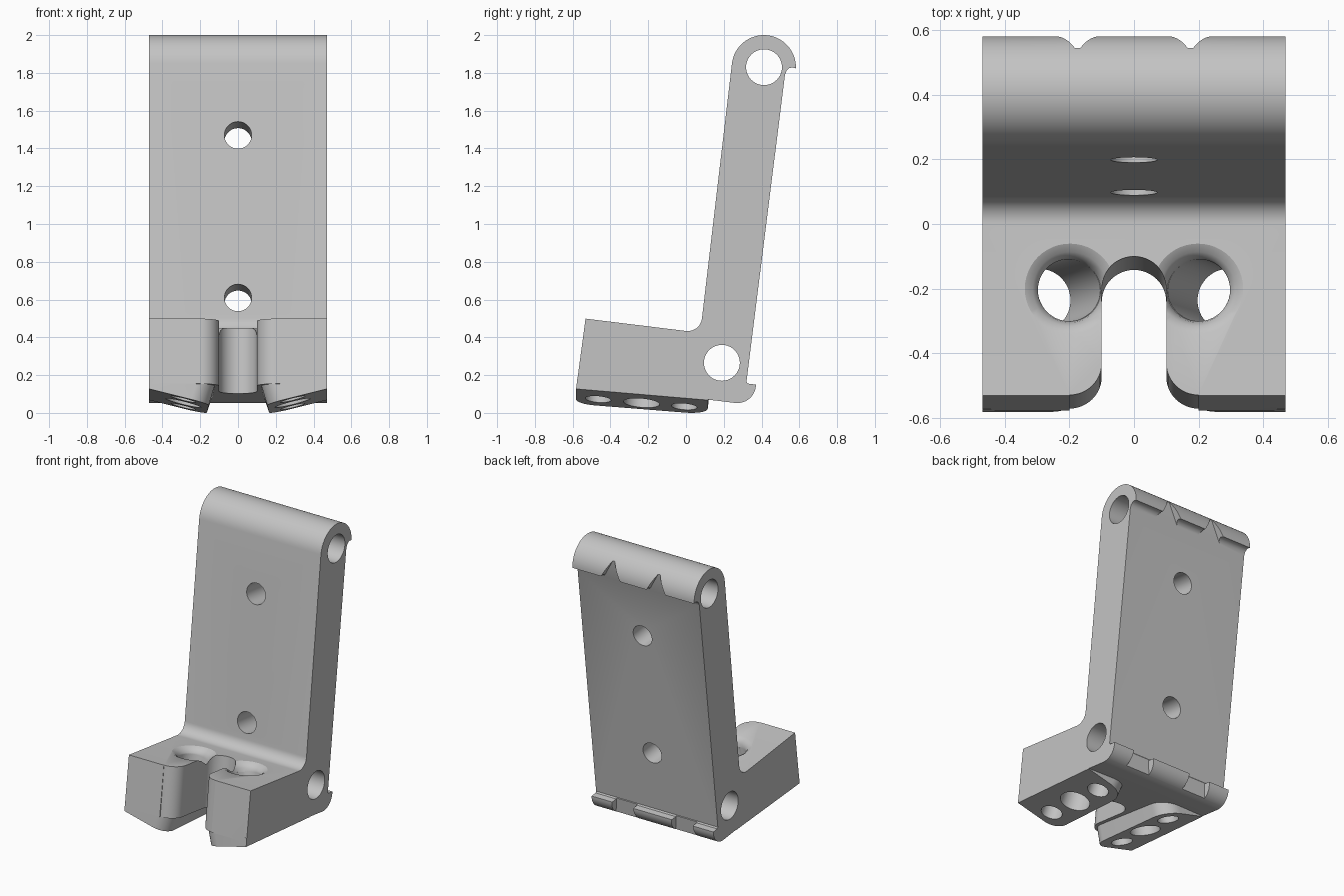
import bpy, bmesh, math
from mathutils import Vector

if "Cube" in bpy.data.objects:
    bpy.data.objects.remove(bpy.data.objects["Cube"])

TILT = 0.122                                  # lean of the whole bracket (dy per dz)
UP = Vector((0, TILT, 1)).normalized()        # direction along the upright plate
BACK = Vector((0, 1, -TILT)).normalized()     # direction through the plate
HALF = 0.47                                   # half width

grey = bpy.data.materials.new("plain grey")
grey.diffuse_color = (0.55, 0.55, 0.55, 1)
grey.use_nodes = True
grey.node_tree.nodes["Principled BSDF"].inputs["Base Color"].default_value = grey.diffuse_color


def arc(cx, cy, r, a0, a1, n=12):
    """2D arc points, angles in degrees."""
    angs = [math.radians(a0 + (a1 - a0) * i / n) for i in range(n + 1)]
    return [(cx + r * math.cos(a), cy + r * math.sin(a)) for a in angs]


def loft(name, rings):
    """Closed solid through a list of rings with equal point counts."""
    bm = bmesh.new()
    vs = [[bm.verts.new(p) for p in ring] for ring in rings]
    n = len(vs[0])
    for a, b in zip(vs, vs[1:]):
        for i in range(n):
            j = (i + 1) % n
            bm.faces.new((a[i], a[j], b[j], b[i]))
    bm.faces.new(vs[0][::-1])
    bm.faces.new(vs[-1])
    bmesh.ops.recalc_face_normals(bm, faces=bm.faces)
    me = bpy.data.meshes.new(name)
    bm.to_mesh(me)
    bm.free()
    ob = bpy.data.objects.new(name, me)
    bpy.context.collection.objects.link(ob)
    return ob


def lathe(name, origin, axis, steps, n=48):
    """Round solid: steps are (distance along axis, radius)."""
    axis = Vector(axis).normalized()
    s = axis.orthogonal().normalized()
    t = axis.cross(s)
    rings = []
    for h, r in steps:
        c = Vector(origin) + axis * h
        rings.append([c + r * (s * math.cos(2 * math.pi * i / n) + t * math.sin(2 * math.pi * i / n))
                      for i in range(n)])
    return loft(name, rings)


def combine(target, tool, op='DIFFERENCE'):
    mod = target.modifiers.new("bool", 'BOOLEAN')
    mod.operation, mod.solver, mod.object = op, 'EXACT', tool
    bpy.context.view_layer.objects.active = target
    bpy.ops.object.modifier_apply(modifier=mod.name)
    bpy.data.objects.remove(tool)


# Body: side profile (y, z) with fillet, rolled top and both hooked lips
profile = [(-0.578, 0.155), (-0.532, 0.499)]
profile += arc(0.009, 0.509, 0.076, -97, -7)
profile += arc(0.412, 1.83, 0.17, 173, -2, 32)
profile += [(0.562, 1.829), (0.547, 1.825), (0.533, 1.812), (0.524, 1.79)]
profile += [(0.320, 0.165), (0.326, 0.155)]
profile += arc(0.272, 0.150, 0.098, 0, -97, 14)
body = loft("angle_bracket", [[(x, y, z) for y, z in profile] for x in (-HALF, HALF)])

# Front slot with round end and rounded mouth
right = [(0.2, -0.75)] + arc(0.2, -0.436, 0.1, -90, -180)
slot = right + arc(0, -0.2, 0.1, 0, 180, 24) + [(-x, y) for x, y in reversed(right)]
combine(body, loft("slot_cutter",
                   [[Vector((x, y, 0.45)) + UP * t for x, y in slot] for t in (-0.6, 0.3)]))


def pad_z(x, y):
    """Sloping underside of the pads."""
    return 0.127 - 0.25 * (HALF - abs(x)) - 0.085 * (y + 0.583)


# Angled wedge pads under each leg
outline = [(HALF, -0.582), (HALF, 0.115)] + arc(0.29, -0.01, 0.125, 90, 180)
outline += arc(0.25, -0.487, 0.095, 180, 270)
for side in (-1, 1):
    low, high = [], []
    for x, y in outline:
        z = pad_z(x, y)
        h = 0.084 - TILT * y + 0.03 - z        # reaches just inside the body
        low.append((side * x, y, z))
        high.append((side * (x - (0.04 if x < 0.3 else 0)), y + TILT * h, z + h))
    combine(body, loft("pad", [low, high]), 'UNION')

# Bores: three square to each pad, the middle one goes through and flares at the top
for side in (-1, 1):
    axis = (-0.25 * side, 0.085, 1)
    for y, r, depth in ((-0.465, 0.068, 0.2), (-0.235, 0.096, 0.6), (-0.01, 0.068, 0.17)):
        start = (side * 0.29, y, pad_z(0.29, y))
        combine(body, lathe("bore_cutter", start, axis, [(-0.12, r), (depth, r)]))
    flare = [(-0.06, 0.095), (-0.035, 0.102), (-0.015, 0.116), (0, 0.142), (0.03, 0.19)]
    combine(body, lathe("flare_cutter", (side * 0.198, -0.2, 0.459), UP, flare))

# Hinge-pin holes across the full width
for y, z in ((0.19, 0.265), (0.413, 1.83)):
    combine(body, lathe("pin_cutter", (0, y, z), (1, 0, 0), [(-0.7, 0.095), (0.7, 0.095)]))

# Screw holes through the upright plate
for y, z in ((0.2, 1.47), (0.095, 0.61)):
    combine(body, lathe("screw_cutter", (0, y, z), BACK, [(-0.15, 0.072), (0.55, 0.072)]))


def lip_gap(points):
    """Cut an (x, z) shape out of a lip, down to the plate's back plane."""
    rings = [[(x, 0.527 + 0.1255 * (z - 1.79) + d, z) for x, z in points] for d in (0, 0.3)]
    combine(body, loft("lip_cutter", rings))


# V notches in the top lip, wide gaps in the bottom lip
for side in (-1, 1):
    c = side * 0.175
    lip_gap([(c - 0.117, 1.75), (c + 0.117, 1.75), (c, 1.95)])
    c = side * 0.23
    lip_gap([(c - 0.1, 0.0), (c + 0.1, 0.0), (c + 0.075, 0.2), (c - 0.075, 0.2)])

# Finish: one grey material, smooth curves with sharp edges
body.data.materials.clear()
body.data.materials.append(grey)
for p in body.data.polygons:
    p.material_index = 0
bpy.ops.object.select_all(action='DESELECT')
body.select_set(True)
bpy.context.view_layer.objects.active = body
bpy.ops.object.shade_smooth_by_angle(angle=math.radians(30))
